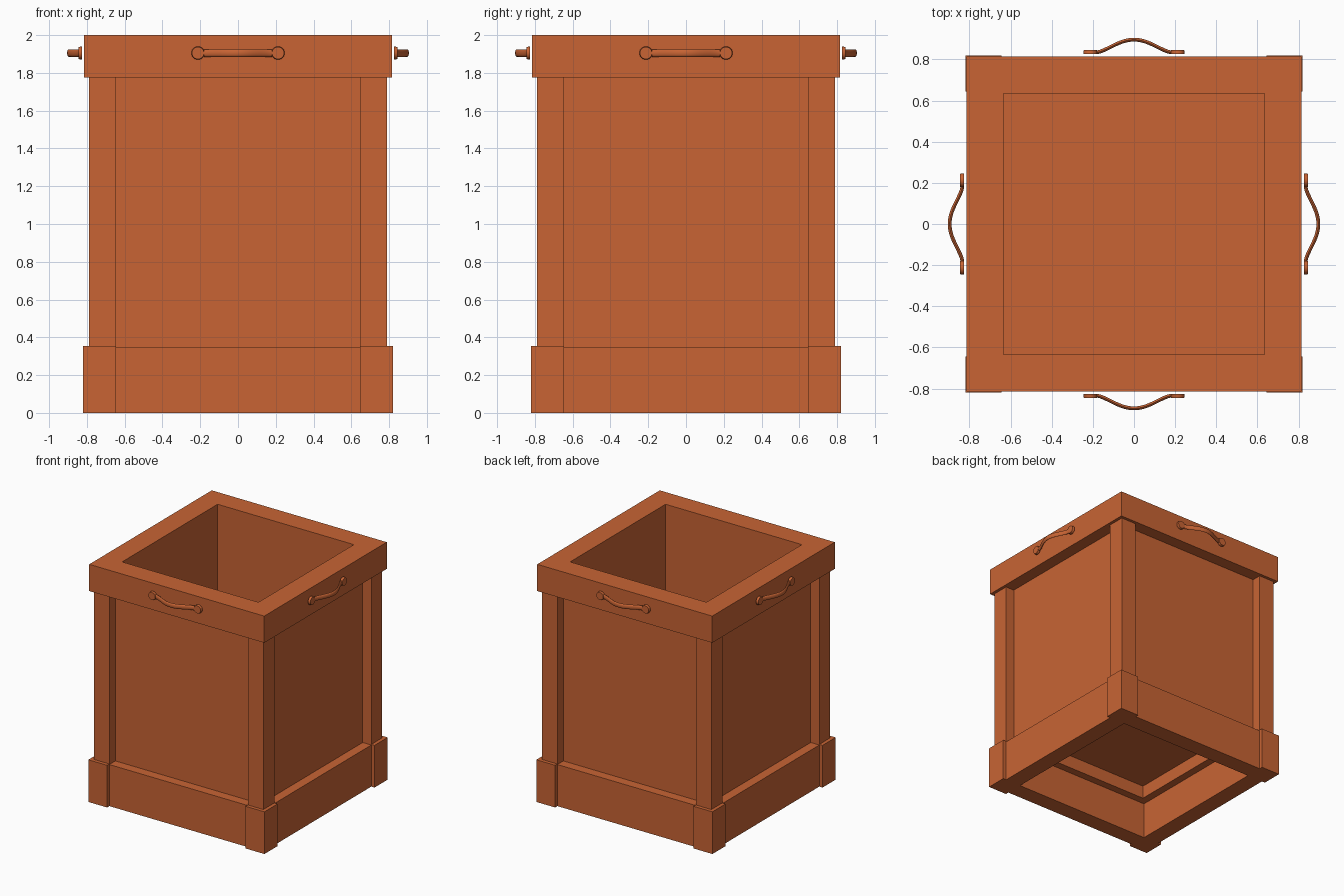
import bpy, bmesh, math
from mathutils import Matrix, Vector

default = bpy.data.objects.get("Cube")
if default:
    bpy.data.objects.remove(default, do_unlink=True)

terracotta = bpy.data.materials.new("terracotta")
colour = (0.58, 0.127, 0.034, 1)
terracotta.diffuse_color = colour
terracotta.use_nodes = True
terracotta.node_tree.nodes["Principled BSDF"].inputs["Base Color"].default_value = colour

SIDES = ("front", "left", "back", "right")


def finish(name, bm, turn=0, smooth=False):
    """Turn a bmesh into an object, rotated by quarter turns about z."""
    bmesh.ops.transform(bm, matrix=Matrix.Rotation(turn * math.pi / 2, 4, 'Z'), verts=bm.verts)
    bmesh.ops.recalc_face_normals(bm, faces=bm.faces)
    mesh = bpy.data.meshes.new(name)
    bm.to_mesh(mesh)
    bm.free()
    mesh.materials.append(terracotta)
    obj = bpy.data.objects.new(name, mesh)
    bpy.context.collection.objects.link(obj)
    if smooth:
        bpy.ops.object.select_all(action='DESELECT')
        obj.select_set(True)
        bpy.context.view_layer.objects.active = obj
        bpy.ops.object.shade_smooth_by_angle(angle=math.radians(40))
    return obj


def box(name, low, high, turn=0):
    low, high = Vector(low), Vector(high)
    bm = bmesh.new()
    bmesh.ops.create_cube(bm, size=1)
    for v in bm.verts:
        v.co = (low + high) / 2 + v.co * (high - low)
    return finish(name, bm, turn)


def ring(name, inner, outer, bottom, top):
    """Square mitred frame."""
    bm = bmesh.new()
    loops = []
    for half, z in ((inner, bottom), (outer, bottom), (outer, top), (inner, top)):
        loops.append([bm.verts.new((sx * half, sy * half, z))
                      for sx, sy in ((-1, -1), (1, -1), (1, 1), (-1, 1))])
    for i in range(4):
        a, b = loops[i], loops[(i + 1) % 4]
        for j in range(4):
            k = (j + 1) % 4
            bm.faces.new((a[j], a[k], b[k], b[j]))
    return finish(name, bm)


def handle(name, turn):
    """Bowed bar of oval section with a round pad at each end."""
    bm = bmesh.new()
    z, reach, steps, sides = 1.905, 0.18, 24, 12

    def path(x):
        return -0.834 - 0.062 * max(0, math.cos(math.pi * x / (2 * reach))) ** 1.4

    previous = None
    for i in range(steps + 1):
        x = -reach + 2 * reach * i / steps
        slope = (path(x + 0.005) - path(x - 0.005)) / 0.01
        normal = Vector((-slope, 1, 0)).normalized()
        loop = []
        for j in range(sides):
            a = 2 * math.pi * j / sides
            p = Vector((x, path(x), z)) + normal * 0.009 * math.cos(a)
            p.z += 0.02 * math.sin(a)
            loop.append(bm.verts.new(p))
        if previous:
            for j in range(sides):
                k = (j + 1) % sides
                bm.faces.new((previous[j], previous[k], loop[k], loop[j]))
        else:
            bm.faces.new(loop)
        previous = loop
    bm.faces.new(previous)
    # End pads
    for x in (-0.212, 0.212):
        place = Matrix.Translation((x, -0.835, z)) @ Matrix.Rotation(math.pi / 2, 4, 'X')
        bmesh.ops.create_cone(bm, cap_ends=True, segments=24, radius1=0.035,
                              radius2=0.032, depth=0.02, matrix=place)
    return finish(name, bm, turn, smooth=True)


# Top frame and the cleat that carries the floor
ring("top_frame", 0.635, 0.815, 1.775, 2.0)
ring("floor_cleat", 0.58, 0.64, 0.31, 0.42)
box("floor", (-0.64, -0.64, 0.42), (0.64, 0.64, 0.46))

# Repeated sides and corners
for turn, side in enumerate(SIDES):
    box(side + "_panel", (-0.645, -0.71, 0.31), (0.645, -0.635, 1.775), turn)
    box(side + "_base_rail", (-0.645, -0.79, 0), (0.645, -0.645, 0.35), turn)
    box("corner_post_" + side, (0.645, -0.79, 0.35), (0.79, -0.645, 1.775), turn)
    box("corner_plinth_" + side, (0.645, -0.82, 0), (0.82, -0.645, 0.355), turn)
    handle(side + "_handle", turn)
